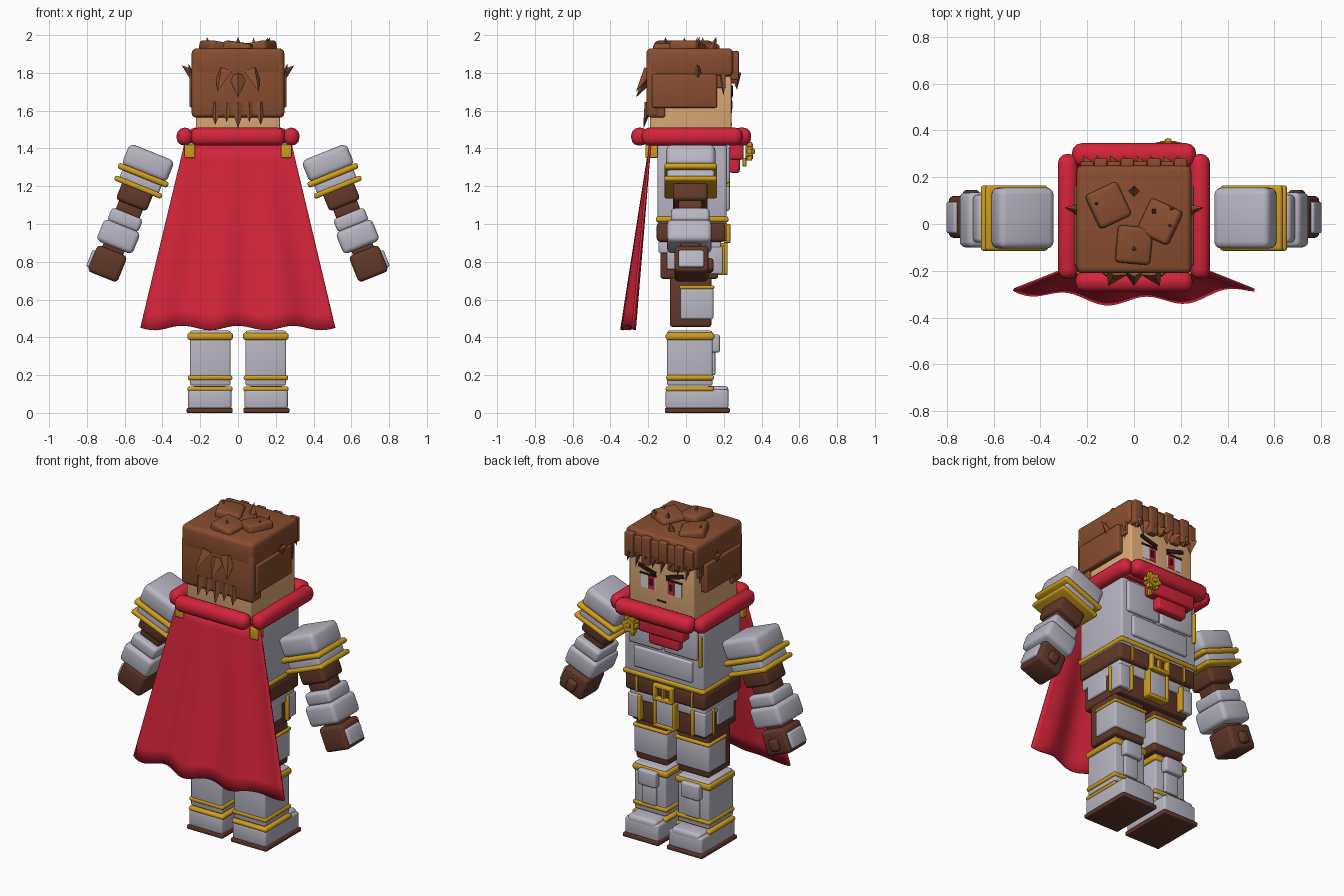
import bpy, bmesh, math
from mathutils import Matrix, Vector

if "Cube" in bpy.data.objects:
    bpy.data.objects.remove(bpy.data.objects["Cube"])


def material(name, r, g, b):
    m = bpy.data.materials.new(name)
    lin = [((c / 255 + 0.055) / 1.055) ** 2.4 for c in (r, g, b)]
    m.diffuse_color = (*lin, 1)
    m.use_nodes = True
    m.node_tree.nodes["Principled BSDF"].inputs["Base Color"].default_value = m.diffuse_color
    return m


SILVER = material("silver", 184, 182, 195)
GOLD = material("gold", 208, 158, 28)
LEATHER = material("leather", 98, 56, 42)
HAIR = material("hair_brown", 136, 78, 47)
RED = material("red_cloth", 212, 36, 58)
SKIN = material("skin", 222, 170, 118)
WHITE = material("eye_white", 215, 215, 220)
DARK = material("dark", 45, 28, 25)


def finish(name, bm, mat, mtx=None):
    me = bpy.data.meshes.new(name)
    bmesh.ops.recalc_face_normals(bm, faces=bm.faces)
    bm.to_mesh(me)
    bm.free()
    ob = bpy.data.objects.new(name, me)
    me.materials.append(mat)
    if mtx:
        me.transform(mtx)
    bpy.context.collection.objects.link(ob)
    return ob


def box(name, mat, x, y, z, r=0.012, mtx=None, seg=3):
    """Rounded box from (min, max) ranges."""
    bm = bmesh.new()
    size = [b - a for a, b in (x, y, z)]
    bmesh.ops.create_cube(bm, size=1, matrix=Matrix.Translation([(a + b) / 2 for a, b in (x, y, z)])
                          @ Matrix.Diagonal((*size, 1)))
    r = min(r, min(size) * 0.49)
    if r > 0.003:
        bmesh.ops.bevel(bm, geom=bm.edges[:], offset=r, segments=seg, profile=0.5, affect='EDGES')
    return finish(name, bm, mat, mtx)


def pair(name, mat, x, y, z, r=0.012):
    box("right_" + name, mat, x, y, z, r)
    box("left_" + name, mat, (-x[1], -x[0]), y, z, r)


def spike(name, base, tip, w, d, mat=HAIR):
    """Four-sided hair lock, w wide across and d thick."""
    base, tip = Vector(base), Vector(tip)
    v = tip - base
    bm = bmesh.new()
    bmesh.ops.create_cone(bm, segments=4, radius1=0.5, radius2=0, depth=v.length, cap_ends=True,
                          matrix=Matrix.Translation((0, 0, v.length / 2)))
    bmesh.ops.scale(bm, vec=(w, d, 1), verts=bm.verts)
    q = v.to_track_quat('Z', 'Y')
    return finish(name, bm, mat, Matrix.Translation(base) @ q.to_matrix().to_4x4())


# Head and hair
box("head", SKIN, (-.222, .222), (-.19, .24), (1.44, 1.86), .01)
box("hair_cap", HAIR, (-.245, .245), (-.21, .25), (1.78, 1.93), .025)
box("hair_back", HAIR, (-.245, .245), (-.21, -.14), (1.565, 1.86), .02)
pair("hair_side", HAIR, (.2, .257), (-.18, .165), (1.615, 1.795), .012)
pair("hair_temple", HAIR, (.2, .24), (-.2, -.11), (1.565, 1.65), .01)
pair("sideburn", HAIR, (.205, .235), (.15, .21), (1.72, 1.8), .005)

# Fringe locks, alternating lengths
for i in range(8):
    x = -.2 + i * .057
    box("fringe_block", HAIR, (x - .028, x + .028), (.235, .268 + .012 * (i % 2)),
        (1.785 - .02 * (i % 3), 1.9 + .015 * (i % 2)), .006)
    spike("fringe_lock", (x, .262, 1.8), (x + .015, .27, 1.71 + .025 * (i % 3)), .07, .035)

# Locks on the nape, back and sides of the head
for x, z in ((-.12, 1.525), (-.06, 1.54), (0, 1.505), (.06, 1.54), (.12, 1.525)):
    spike("nape_lock", (x * .95, -.195, 1.64), (x, -.225, z), .085, .05)
for x, z in ((-.1, 1.7), (0, 1.67), (.1, 1.7)):
    spike("back_lock", (x * .75, -.195, z + .11), (x * 1.1, -.265, z), .1, .07)
for s in (-1, 1):
    spike("side_lock", (s * .235, .06, 1.79), (s * .298, .07, 1.84), .05, .06)
    spike("side_tuft", (s * .245, .06, 1.79), (s * .262, .06, 1.85), .05, .03)
    spike("temple_lock", (s * .23, .19, 1.8), (s * .235, .2, 1.68), .03, .05)

# Tousled clumps on the crown
for x, y, turn, tilt in ((-.11, .08, 25, 10), (.11, .01, -25, -10), (0, -.09, -5, 8)):
    m = (Matrix.Translation((x, y, 1.935)) @ Matrix.Rotation(math.radians(turn), 4, 'Z')
         @ Matrix.Rotation(math.radians(tilt), 4, 'Y'))
    box("crown_clump", HAIR, (-.075, .075), (-.08, .08), (-.03, .028), .018, m)
for x, y, tx, ty in ((-.15, .08, -.165, .09), (.09, .05, .08, .06), (.15, .06, .17, .07), (0, .14, 0, .16),
                     (0, -.1, 0, -.11), (.14, 0, .16, -.01)):
    spike("crown_lock", (x, y, 1.925), (tx, ty, 1.99), .05, .05)

# Face
for s, side in ((1, "right_"), (-1, "left_")):
    def plate(name, mat, a, b, z, d):
        box(side + name, mat, sorted((s * a, s * b)), (.236, .24 + d), z, 0)
    plate("eye_white", WHITE, .04, .14, (1.585, 1.67), .002)
    plate("iris", RED, .045, .09, (1.587, 1.665), .004)
    plate("pupil", DARK, .055, .08, (1.61, 1.65), .006)
    plate("upper_lash", DARK, .035, .145, (1.668, 1.678), .006)
    m = Matrix.Translation((s * .095, .243, 1.705)) @ Matrix.Rotation(math.radians(-16 * s), 4, 'Y')
    box(side + "eyebrow", DARK, (-.06, .06), (-.004, .006), (-.011, .011), 0, m)
box("mouth", DARK, (-.03, .03), (.236, .243), (1.525, 1.535), 0)

# Scarf collar and hanging folds
pair("scarf_side", RED, (.24, .325), (-.235, .3), (1.415, 1.51), .04)
box("scarf_back", RED, (-.25, .25), (-.29, -.2), (1.415, 1.51), .04)
box("scarf_front", RED, (-.265, .265), (.245, .345), (1.415, 1.51), .04)
box("scarf_lining", RED, (-.25, .25), (-.2, .25), (1.425, 1.47), .01)
box("scarf_fold_upper", RED, (-.19, .12), (.23, .305), (1.34, 1.44), .015)
box("scarf_fold_lower", RED, (-.145, .06), (.23, .285), (1.27, 1.36), .015)

# Flower brooch
bm = bmesh.new()
bmesh.ops.create_cone(bm, segments=6, radius1=.05, radius2=.04, depth=.04, cap_ends=True)
finish("brooch", bm, GOLD, Matrix.Translation((.146, .335, 1.385)) @ Matrix.Rotation(-math.pi / 2, 4, 'X'))
for i in range(6):
    a = i * math.pi / 3
    x, z = .146 + .042 * math.cos(a), 1.385 + .042 * math.sin(a)
    box("brooch_petal", GOLD, (x - .013, x + .013), (.32, .35), (z - .013, z + .013), .006, None, 2)
box("brooch_centre", GOLD, (.131, .161), (.34, .365), (1.37, 1.4), .008, None, 2)
box("brooch_pendant", GOLD, (.136, .156), (.3, .32), (1.305, 1.35), .004)

# Cape: flared sheet with folds deepening to the hem
bm = bmesh.new()
NU, NV = 40, 12
grid = []
for j in range(NV + 1):
    t = j / NV
    row = []
    for i in range(NU + 1):
        u = 2 * i / NU - 1
        x = u * (.285 + .23 * t)
        wave = math.sin(u * 9.5 + .6) * .02 * t
        y = -.19 - .135 * t + .055 * t * u * u + wave
        z = 1.42 - .97 * t + .012 * t * math.cos(u * 11)
        row.append(bm.verts.new((x, y, z)))
    grid.append(row)
for j in range(NV):
    for i in range(NU):
        bm.faces.new((grid[j][i], grid[j][i + 1], grid[j + 1][i + 1], grid[j + 1][i]))
cape = finish("cape", bm, RED)
solid = cape.modifiers.new("thickness", 'SOLIDIFY')
solid.thickness, solid.offset = .012, 0
pair("cape_clip", GOLD, (.228, .283), (-.215, -.15), (1.35, 1.42), .006)

# Torso armour
box("torso", SILVER, (-.27, .27), (-.15, .215), (1.0, 1.43), .012)
box("chest_lower_plate", SILVER, (-.2, .2), (.2, .232), (1.07, 1.2), .012)
pair("chest_upper_plate", SILVER, (.006, .235), (.2, .232), (1.215, 1.41), .012)
box("chest_gold_strip", GOLD, (-.262, -.245), (.2, .232), (1.18, 1.37), .005)
box("waist_trim", GOLD, (-.28, .28), (-.16, .225), (1.01, 1.04), .012)

# Belt, hips and hanging plates
box("belt", LEATHER, (-.275, .275), (-.155, .21), (.905, 1.01), .02)
box("hip_band", SILVER, (-.26, .26), (-.145, .185), (.845, .91), .01)
box("hips", LEATHER, (-.25, .25), (-.135, .17), (.71, .88), .012)
pair("belt_loop", GOLD, (.18, .198), (.19, .218), (.91, 1.005), .004)
pair("buckle_side", GOLD, (.045, .068), (.2, .235), (.9, 1.0), .005)
pair("buckle_bar", GOLD, (-.008, .008), (.2, .23), (.91, .99), .004)
for z in (.9, .978):
    box("buckle_rail", GOLD, (-.065, .065), (.2, .235), (z, z + .022), .005)
box("tabard", SILVER, (-.06, .06), (.16, .21), (.745, .9), .008)
pair("tabard_edge", GOLD, (.056, .074), (.16, .22), (.735, .9), .005)
box("tabard_hem", GOLD, (-.07, .07), (.16, .22), (.73, .75), .005)
pair("hip_plate", SILVER, (.19, .265), (.11, .195), (.735, .88), .008)
pair("hip_plate_front_edge", GOLD, (.172, .192), (.15, .205), (.73, .885), .005)
pair("hip_plate_side_edge", GOLD, (.235, .272), (.1, .118), (.73, .885), .005)
pair("side_plate", SILVER, (.23, .262), (-.1, .06), (.76, .88), .008)

# Legs
pair("thigh", LEATHER, (.035, .25), (-.085, .135), (.455, .72), .015)
pair("thigh_plate", SILVER, (.03, .258), (-.03, .145), (.495, .66), .012)
pair("thigh_trim", GOLD, (.026, .262), (-.035, .15), (.655, .675), .008)
pair("shin", SILVER, (.04, .255), (-.1, .14), (.145, .435), .01)
pair("knee_trim", GOLD, (.026, .268), (-.108, .15), (.385, .425), .015)
pair("knee_plate", SILVER, (.085, .21), (.13, .18), (.32, .415), .012)
pair("shin_plate", SILVER, (.1, .195), (.13, .155), (.2, .33), .006)
pair("shin_trim", GOLD, (.03, .265), (-.105, .148), (.172, .2), .012)
pair("boot_trim", GOLD, (.028, .268), (-.108, .148), (.113, .14), .012)
pair("boot", SILVER, (.034, .264), (-.108, .225), (.02, .125), .015)
pair("boot_toe", SILVER, (.05, .248), (.1, .225), (.09, .142), .02)
pair("sole", LEATHER, (.028, .272), (-.112, .232), (0, .025), .006)

# Arms: (name, colour, half width, y range, distance down the arm, half thickness, rounding)
ARM = (
    ("shoulder_plate", SILVER, .128, (-.105, .155), .0, .062, .03),
    ("shoulder_trim", GOLD, .143, (-.115, .165), .07, .016, .014),
    ("shoulder_lower_plate", SILVER, .112, (-.1, .15), .108, .034, .015),
    ("shoulder_lower_trim", GOLD, .135, (-.115, .165), .138, .014, .012),
    ("upper_arm", LEATHER, .088, (-.07, .115), .19, .052, .02),
    ("elbow", LEATHER, .068, (-.04, .085), .262, .04, .012),
    ("forearm_upper_plate", SILVER, .088, (-.08, .125), .325, .038, .02),
    ("forearm_plate", SILVER, .103, (-.1, .135), .42, .062, .025),
    ("wrist", LEATHER, .06, (-.03, .08), .49, .04, .01),
    ("hand", LEATHER, .085, (-.06, .12), .575, .075, .022),
)
for s, side in ((1, "right_"), (-1, "left_")):
    m = Matrix.Translation((s * .476, 0, 1.323)) @ Matrix.Rotation(math.radians(-22 * s), 4, 'Y')
    for name, mat, w, y, t, h, r in ARM:
        box(side + name, mat, (-w, w), y, (-t - h, -t + h), r, m)
    box(side + "hand_plate", SILVER, sorted((s * .075, s * .1)), (-.04, .095), (-.63, -.535), .01, m)
    box(side + "thumb", LEATHER, (-.03, .03), (.1, .145), (-.62, -.55), .015, m)

# Smooth the rounded edges, keep corners crisp
for ob in bpy.data.objects:
    ob.select_set(True)
bpy.context.view_layer.objects.active = cape
bpy.ops.object.shade_smooth_by_angle(angle=math.radians(35))
